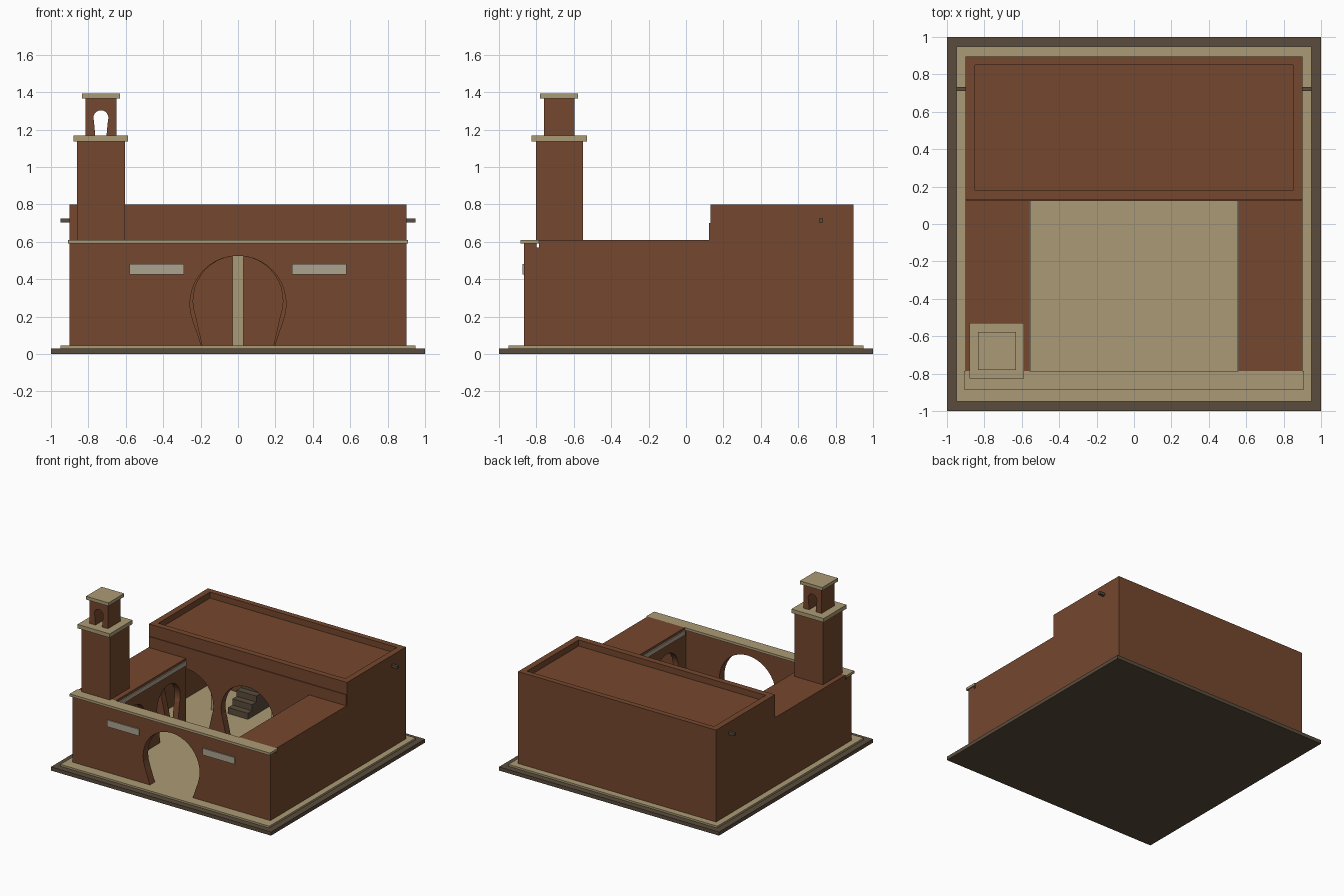
import bpy, bmesh, math

if "Cube" in bpy.data.objects:
    bpy.data.objects.remove(bpy.data.objects["Cube"])


def material(name, r, g, b):
    m = bpy.data.materials.new(name)
    lin = [((c / 255 + 0.055) / 1.055) ** 2.4 for c in (r, g, b)]
    m.diffuse_color = (*lin, 1)
    m.use_nodes = True
    m.node_tree.nodes["Principled BSDF"].inputs["Base Color"].default_value = m.diffuse_color
    return m


CLAY = material("red_clay", 117, 71, 46)
SAND = material("sandstone", 171, 154, 117)
DARK = material("dark_stone", 90, 76, 60)
PALE = material("pale_tile", 174, 163, 143)


def finish(name, bm, mat):
    bmesh.ops.recalc_face_normals(bm, faces=bm.faces)
    me = bpy.data.meshes.new(name)
    bm.to_mesh(me)
    bm.free()
    me.materials.append(mat)
    ob = bpy.data.objects.new(name, me)
    bpy.context.collection.objects.link(ob)
    return ob


def box(name, x, y, z, mat):
    """Box from (low, high) ranges."""
    bm = bmesh.new()
    bmesh.ops.create_cube(bm, size=1)
    for v in bm.verts:
        v.co = [r[0] if c < 0 else r[1] for c, r in zip(v.co, (x, y, z))]
    return finish(name, bm, mat)


def mirrored(name, x, y, z, mat):
    """The same box on the right and the left."""
    box(name + "_right", x, y, z, mat)
    box(name + "_left", (-x[1], -x[0]), y, z, mat)


def arch_points(c, zc, r, foot, z0):
    """Horseshoe opening from the left foot over to the right foot."""
    pts = [(c - foot, z0)]
    for i in range(25):
        a = math.radians(200 - 220 * i / 24)
        pts.append((c + r * math.cos(a), zc + r * math.sin(a)))
    return pts + [(c + foot, z0)]


def arcade(name, span, z, depth, arches, mat, along="x"):
    """Wall with horseshoe openings; arches hold (centre, height, radius, foot)."""
    pts = [(span[0], z[0])]
    for c, zc, r, foot in arches:
        pts += arch_points(c, zc, r, foot, z[0])
    pts += [(span[1], z[0]), (span[1], z[1]), (span[0], z[1])]
    bm = bmesh.new()

    def place(p, d):
        return (p[0], d, p[1]) if along == "x" else (d, p[0], p[1])

    front, back = ([bm.verts.new(place(p, d)) for p in pts] for d in depth)
    caps = [bm.faces.new(front), bm.faces.new(back[::-1])]
    for i in range(len(pts)):
        j = (i + 1) % len(pts)
        bm.faces.new((front[j], front[i], back[i], back[j]))
    bmesh.ops.recalc_face_normals(bm, faces=bm.faces)
    bmesh.ops.triangulate(bm, faces=caps)
    return finish(name, bm, mat)


FLOOR = 0.045

# Stepped base
box("base_slab", (-1, 1), (-1, 1), (0, 0.03), DARK)
box("courtyard_floor", (-0.95, 0.95), (-0.95, 0.95), (0.03, FLOOR), SAND)

# Entrance wall with cornice and tile panels
arcade("entrance_wall", (-0.9, 0.9), (FLOOR, 0.595), (-0.865, -0.8),
       [(0, 0.268, 0.257, 0.195)], CLAY)
box("entrance_cornice", (-0.91, 0.91), (-0.885, -0.785), (0.59, 0.61), SAND)
mirrored("tile_panel", (0.29, 0.58), (-0.874, -0.865), (0.425, 0.48), PALE)

# Side galleries around the courtyard
mirrored("gallery_outer_wall", (0.85, 0.9), (-0.8, 0.13), (FLOOR, 0.57), CLAY)
mirrored("gallery_roof", (0.56, 0.9), (-0.785, 0.13), (0.57, 0.61), CLAY)
mirrored("gallery_frieze", (0.552, 0.56), (-0.785, 0.125), (0.555, 0.59), PALE)
for side, depth in (("right", (0.56, 0.61)), ("left", (-0.61, -0.56))):
    arcade("gallery_arcade_" + side, (-0.8, 0.125), (FLOOR, 0.57), depth,
           [(-0.55, 0.33, 0.15, 0.11), (-0.1, 0.33, 0.15, 0.11)], CLAY, "y")

# Rear hall
arcade("hall_arcade", (-0.895, 0.895), (FLOOR, 0.7), (0.123, 0.18),
       [(x, 0.285, 0.24, 0.19) for x in (-0.55, 0, 0.55)], CLAY)
mirrored("hall_side_wall", (0.85, 0.9), (0.13, 0.895), (FLOOR, 0.8), CLAY)
box("hall_back_wall", (-0.85, 0.85), (0.85, 0.895), (FLOOR, 0.8), CLAY)
box("hall_front_parapet", (-0.85, 0.85), (0.13, 0.18), (0.7, 0.8), CLAY)
box("hall_roof", (-0.85, 0.85), (0.18, 0.85), (0.7, 0.75), CLAY)
mirrored("roof_spout", (0.9, 0.95), (0.71, 0.732), (0.702, 0.724), DARK)

# Hall columns
for x in (-0.55, 0, 0.55):
    box("hall_column", (x - 0.03, x + 0.03), (0.48, 0.54), (FLOOR, 0.7), SAND)

# Stepped platform inside the hall
for i in range(6):
    y = 0.5 + 0.055 * i
    box("platform_step", (-0.44, -0.26), (y, 0.85 if i == 5 else y + 0.055),
        (FLOOR, FLOOR + 0.05 * (i + 1)), DARK)

# Corner tower with an open lantern
box("tower_shaft", (-0.86, -0.603), (-0.803, -0.55), (0.6, 1.135), CLAY)
box("tower_cornice", (-0.88, -0.587), (-0.827, -0.53), (1.135, 1.167), SAND)
arcade("tower_lantern", (-0.816, -0.65), (1.167, 1.365), (-0.76, -0.595),
       [(-0.733, 1.263, 0.04, 0.03)], CLAY)
box("lantern_cap", (-0.835, -0.631), (-0.78, -0.577), (1.365, 1.392), SAND)
